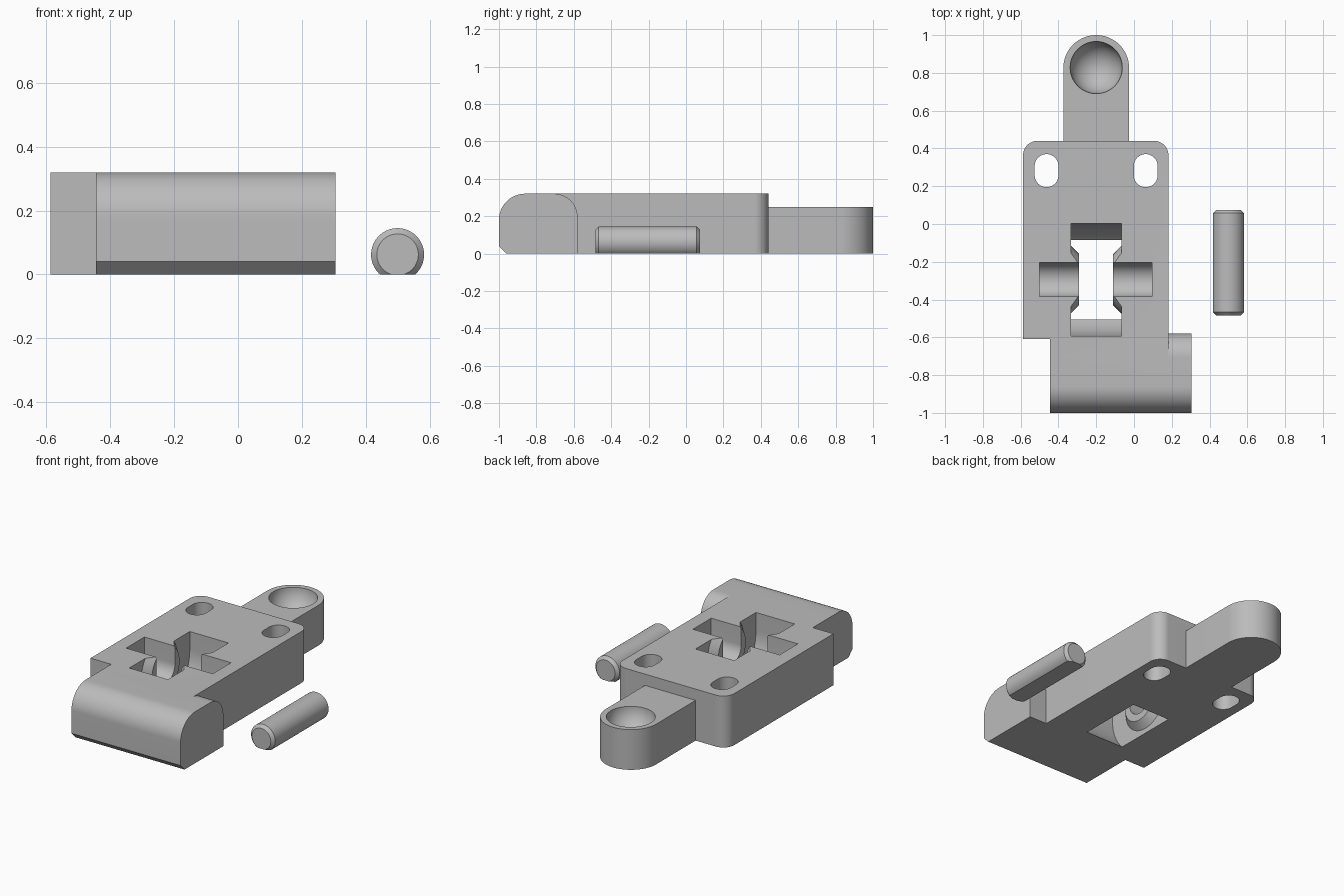
import bpy
import bmesh
from math import sin, cos, radians
from mathutils import Matrix

cube = bpy.data.objects.get("Cube")
if cube:
    bpy.data.objects.remove(cube, do_unlink=True)

grey = bpy.data.materials.new("plain grey")
grey.use_nodes = True
grey.diffuse_color = (0.5, 0.5, 0.5, 1)
grey.node_tree.nodes["Principled BSDF"].inputs["Base Color"].default_value = (0.5, 0.5, 0.5, 1)


def finish(name, bm):
    bmesh.ops.recalc_face_normals(bm, faces=bm.faces)
    mesh = bpy.data.meshes.new(name)
    bm.to_mesh(mesh)
    bm.free()
    mesh.materials.append(grey)
    obj = bpy.data.objects.new(name, mesh)
    bpy.context.collection.objects.link(obj)
    return obj


def arc(cx, cy, r, start, end, steps=20):
    angles = [radians(start + (end - start) * i / steps) for i in range(steps + 1)]
    return [(cx + r * cos(a), cy + r * sin(a)) for a in angles]


def extrude(name, points, axis, low, high):
    """Prism from an (x, y) outline along z, or a (y, z) outline along x."""
    bm = bmesh.new()
    place = (lambda a, b, t: (a, b, t)) if axis == "z" else (lambda a, b, t: (t, a, b))
    rings = [[bm.verts.new(place(a, b, t)) for a, b in points] for t in (low, high)]
    for ring in rings:
        bm.faces.new(ring)
    for i in range(len(points)):
        j = (i + 1) % len(points)
        bm.faces.new((rings[0][i], rings[0][j], rings[1][j], rings[1][i]))
    return finish(name, bm)


def cylinder(name, axis, centre, r1, r2, length, bevel=0, floor=False):
    bm = bmesh.new()
    bmesh.ops.create_cone(bm, cap_ends=True, segments=64, radius1=r1, radius2=r2, depth=length)
    if bevel:
        rims = [e for e in bm.edges if abs(e.verts[0].co.z - e.verts[1].co.z) < 0.001]
        bmesh.ops.bevel(bm, geom=rims, offset=bevel, segments=1, affect="EDGES")
    turn = Matrix.Rotation(radians(90), 4, "Y" if axis == "x" else "X")
    bm.transform(Matrix.Translation(centre) @ turn)
    if floor:
        cut = bmesh.ops.bisect_plane(bm, geom=bm.verts[:] + bm.edges[:] + bm.faces[:],
                                     plane_co=(0, 0, 0), plane_no=(0, 0, -1), clear_outer=True)
        rim = [g for g in cut["geom_cut"] if isinstance(g, bmesh.types.BMEdge)]
        bmesh.ops.contextual_create(bm, geom=rim)
    return finish(name, bm)


def combine(target, tool, operation):
    mod = target.modifiers.new(operation.lower(), "BOOLEAN")
    mod.operation = operation
    mod.solver = "EXACT"
    mod.object = tool
    bpy.context.view_layer.objects.active = target
    bpy.ops.object.modifier_apply(modifier=mod.name)
    bpy.data.objects.remove(tool, do_unlink=True)


TOP = 0.32
MID = -0.2                 # centre line of the plate in x
AXLE_Y, AXLE_Z = -0.295, 0.21

# Main plate with rounded back corners and a stepped front
outline = [(-0.587, -0.61), (-0.445, -0.61), (-0.445, -0.8), (0.182, -0.8)]
outline += arc(0.107, 0.365, 0.075, 0, 90) + arc(-0.512, 0.365, 0.075, 90, 180)
body = extrude("hinge_plate", outline, "z", 0, TOP)

# Hinge knuckle across the front
knuckle = [(-0.96, 0), (-0.58, 0)] + arc(-0.705, 0.195, 0.125, 0, 90)
knuckle += arc(-0.86, 0.18, 0.14, 90, 180) + [(-1, 0.04)]
combine(body, extrude("knuckle", knuckle, "x", -0.445, 0.305), "UNION")

# Round-ended tab at the back
tab = [(MID - 0.174, 0.4), (MID + 0.174, 0.4)] + arc(MID, 0.826, 0.174, 0, 180, 48)
combine(body, extrude("tab", tab, "z", 0, 0.25), "UNION")

# Bowl in the tab
bm = bmesh.new()
bmesh.ops.create_uvsphere(bm, u_segments=64, v_segments=32, radius=0.138)
bm.transform(Matrix.Translation((MID, 0.828, 0.25)))
combine(body, finish("bowl_cutter", bm), "DIFFERENCE")

# Two mounting slots
for x in (-0.463, 0.062):
    slot = arc(x, 0.307, 0.063, 0, 180) + arc(x, 0.258, 0.063, 180, 360)
    combine(body, extrude("slot_cutter", slot, "z", -0.1, 0.5), "DIFFERENCE")

# Pin hole along the knuckle
combine(body, cylinder("pin_hole_cutter", "x", (0, -0.86, 0.145), 0.062, 0.062, 2), "DIFFERENCE")

# Wheel well, leaving a conical boss on each side wall
well = [(AXLE_Y + 0.297, 0.5), (AXLE_Y - 0.297, 0.5)]
well += arc(AXLE_Y, AXLE_Z, 0.297, 180, 360, 64)
wheel = extrude("wheel_cutter", well, "x", MID - 0.133, MID + 0.133)
for side in (-1, 1):
    radii = (0.135, 0.195) if side > 0 else (0.195, 0.135)
    boss = cylinder("boss", "x", (MID + side * 0.12, AXLE_Y, AXLE_Z), *radii, 0.06)
    combine(wheel, boss, "DIFFERENCE")
combine(body, wheel, "DIFFERENCE")

# Round-bottomed axle channel
channel = [(AXLE_Y + 0.09, 0.5), (AXLE_Y - 0.09, 0.5)]
channel += arc(AXLE_Y, AXLE_Z, 0.09, 180, 360, 32)
combine(body, extrude("axle_cutter", channel, "x", MID - 0.3, MID + 0.296), "DIFFERENCE")

# Loose pin with chamfered ends and a flat underside
pin = cylinder("loose_pin", "y", (0.5, -0.205, 0.062), 0.083, 0.083, 0.56, 0.018, True)

bpy.ops.object.select_all(action="DESELECT")
for obj in (body, pin):
    obj.select_set(True)
bpy.context.view_layer.objects.active = body
bpy.ops.object.shade_smooth_by_angle(angle=radians(25))
